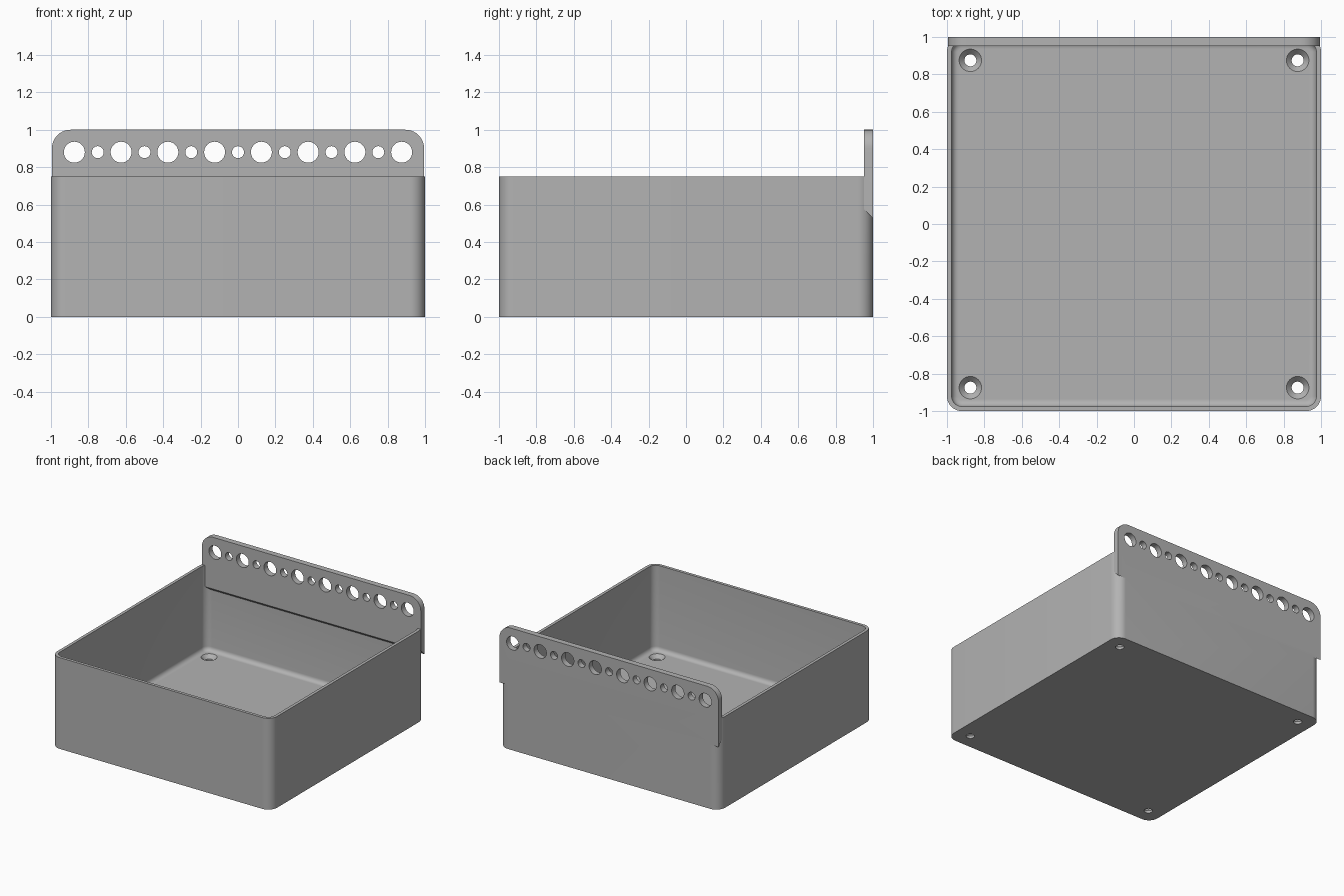
import bpy, bmesh
from math import sin, cos, pi, radians

cube = bpy.data.objects.get("Cube")
if cube:
    bpy.data.objects.remove(cube, do_unlink=True)

HEIGHT, FLOOR, WALL, CORNER, FILLET = 0.75, 0.05, 0.025, 0.08, 0.035
RAIL_FRONT, HOLE_Z, HOLE_X = 0.952, 0.88, 0.875

grey = bpy.data.materials.new("grey plastic")
grey.use_nodes = True
grey.diffuse_color = (0.45, 0.45, 0.45, 1)
grey.node_tree.nodes["Principled BSDF"].inputs["Base Color"].default_value = grey.diffuse_color


def make_object(name, bm):
    bmesh.ops.recalc_face_normals(bm, faces=bm.faces)
    mesh = bpy.data.meshes.new(name)
    bm.to_mesh(mesh)
    bm.free()
    mesh.materials.append(grey)
    obj = bpy.data.objects.new(name, mesh)
    bpy.context.collection.objects.link(obj)
    return obj


def arc(cx, cy, r, start, steps=10):
    """Quarter circle of 2D points."""
    angles = [start + pi / 2 * i / steps for i in range(steps + 1)]
    return [(cx + r * cos(a), cy + r * sin(a)) for a in angles]


def rounded_square(half, r):
    c = half - r
    signs = ((1, 1), (-1, 1), (-1, -1), (1, -1))
    return [p for i, (sx, sy) in enumerate(signs) for p in arc(sx * c, sy * c, r, i * pi / 2)]


def loft(bm, loops):
    """Skin a closed solid through a list of equal rings of 3D points."""
    rings = [[bm.verts.new(p) for p in loop] for loop in loops]
    for a, b in zip(rings, rings[1:]):
        for i in range(len(a)):
            j = (i + 1) % len(a)
            bm.faces.new((a[i], a[j], b[j], b[i]))
    bm.faces.new(rings[0])
    bm.faces.new(rings[-1])


def add_drill(bm, place, profile, sides=40):
    """Round cutter: profile holds (radius, depth), place maps it to 3D."""
    loft(bm, [[place(r * cos(2 * pi * i / sides), r * sin(2 * pi * i / sides), d)
               for i in range(sides)] for r, d in profile])


def boolean(target, tool, operation):
    mod = target.modifiers.new(operation.lower(), "BOOLEAN")
    mod.operation, mod.object, mod.solver = operation, tool, "EXACT"
    bpy.context.view_layer.objects.active = target
    bpy.ops.object.modifier_apply(modifier=mod.name)
    bpy.data.objects.remove(tool, do_unlink=True)


# Open tray: outer wall, rim, inner wall, filleted floor
inner = 1 - WALL
stages = [(1, CORNER, 0), (1, CORNER, HEIGHT), (inner, CORNER - WALL, HEIGHT)]
for k in range(7):
    a = pi / 2 * k / 6
    inset = FILLET * (1 - cos(a))
    stages.append((inner - inset, CORNER - WALL - inset, FLOOR + FILLET * (1 - sin(a))))
bm = bmesh.new()
loft(bm, [[(x, y, z) for x, y in rounded_square(h, r)] for h, r, z in stages])
tray = make_object("storage_tray", bm)

# Hanging rail along the back, with a sloped underside
top = arc(0.895, 0.9, 0.1, 0) + arc(-0.895, 0.9, 0.1, pi / 2)
bm = bmesh.new()
loft(bm, [[(x, y, z) for x, z in top + [(-0.995, low), (0.995, low)]]
          for y, low in ((RAIL_FRONT, 0.575), (1, 0.527))])
rail = make_object("hanging_rail", bm)

# Alternating large and small holes through the rail
bm = bmesh.new()
for i in range(15):
    x, r = -HOLE_X + i * 0.125, 0.032 if i % 2 else 0.056
    add_drill(bm, lambda u, v, d, x=x: (x + u, d, HOLE_Z + v), [(r, 0.9), (r, 1.1)])
boolean(rail, make_object("rail_drills", bm), "DIFFERENCE")
boolean(tray, rail, "UNION")

# Countersunk screw holes in the floor corners
bm = bmesh.new()
for sx in (-1, 1):
    for sy in (-1, 1):
        add_drill(bm, lambda u, v, d, sx=sx, sy=sy: (sx * HOLE_X + u, sy * HOLE_X + v, d),
                  [(0.032, -0.1), (0.032, 0.02), (0.06, FLOOR), (0.06, 0.15)])
boolean(tray, make_object("screw_drills", bm), "DIFFERENCE")

# Smooth rounded surfaces while keeping the edges crisp
bpy.ops.object.select_all(action="DESELECT")
tray.select_set(True)
bpy.context.view_layer.objects.active = tray
bpy.ops.object.shade_smooth_by_angle(angle=radians(30))
